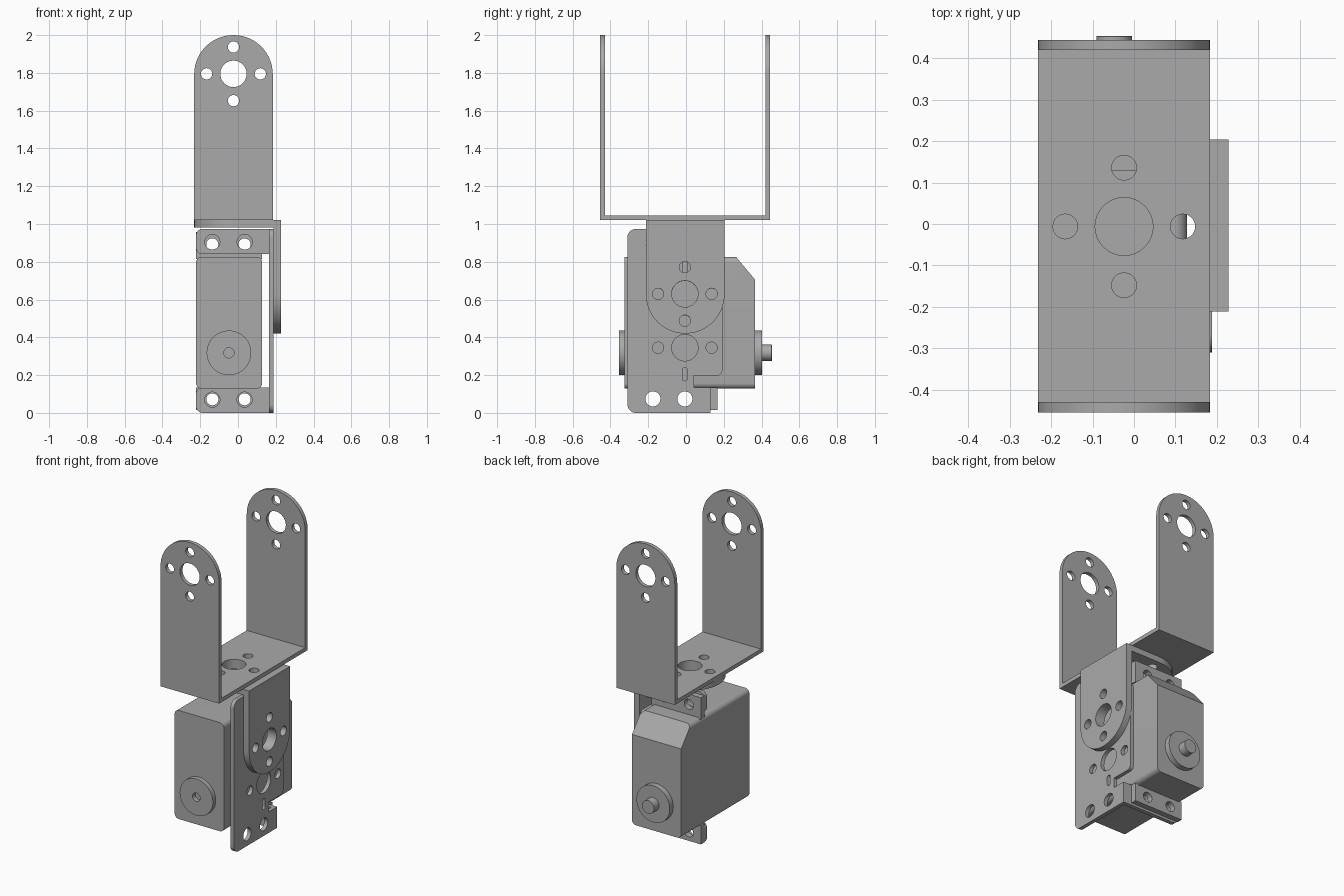
import bpy, bmesh, math
from mathutils import Vector, Matrix

cube = bpy.data.objects.get("Cube")
if cube:
    bpy.data.objects.remove(cube, do_unlink=True)

metal = bpy.data.materials.new("plain_grey")
metal.use_nodes = True
GREY = (0.4, 0.4, 0.4, 1)
metal.diffuse_color = GREY
metal.node_tree.nodes["Principled BSDF"].inputs["Base Color"].default_value = GREY

# In-plane axes (u, v) and thickness axis for each plate direction
AXES = {"x": ((0, 1, 0), (0, 0, 1), (1, 0, 0)),
        "y": ((1, 0, 0), (0, 0, 1), (0, 1, 0)),
        "z": ((1, 0, 0), (0, 1, 0), (0, 0, 1))}


def fillet(corners, steps=14):
    """Outline from (u, v, radius) corners."""
    out = []
    for i, (u, v, r) in enumerate(corners):
        p = Vector((u, v))
        if r == 0:
            out.append(p)
            continue
        a = (Vector(corners[i - 1][:2]) - p).normalized()
        b = (Vector(corners[(i + 1) % len(corners)][:2]) - p).normalized()
        half = a.angle(b) / 2
        c = p + (a + b).normalized() * r / math.sin(half)
        start = p + a * r / math.tan(half) - c
        turn = start.angle_signed(p + b * r / math.tan(half) - c)
        out += [c + Matrix.Rotation(-turn * k / steps, 2) @ start for k in range(steps + 1)]
    return out


def rect(u0, u1, v0, v1, low=0, high=0):
    return fillet([(u0, v0, low), (u1, v0, low), (u1, v1, high), (u0, v1, high)])


def circle(u, v, r, n=32):
    return [Vector((u + r * math.cos(k * math.tau / n), v + r * math.sin(k * math.tau / n)))
            for k in range(n)]


def horn_holes(u, v):
    """Large centre hole with four screw holes around it."""
    d = 0.142
    return [circle(u, v, 0.07)] + [circle(u + x, v + y, 0.03, 20)
                                   for x, y in ((d, 0), (-d, 0), (0, d), (0, -d))]


def prism(name, axis, w0, w1, outline, holes=(), cut=None):
    """Extrude an outline with holes from w0 to w1 along an axis."""
    bm = bmesh.new()
    U, V, W = (Vector(a) for a in AXES[axis])
    for loop in [outline, *holes]:
        pts = [p for i, p in enumerate(loop) if (p - loop[i - 1]).length > 1e-5]
        vs = [bm.verts.new(U * p.x + V * p.y + W * w0) for p in pts]
        for i, v in enumerate(vs):
            bm.edges.new((vs[i - 1], v))
    bmesh.ops.triangle_fill(bm, edges=bm.edges[:], use_beauty=True, normal=W)
    ext = bmesh.ops.extrude_face_region(bm, geom=bm.faces[:], use_keep_orig=True)
    bmesh.ops.translate(bm, vec=W * (w1 - w0),
                        verts=[g for g in ext["geom"] if isinstance(g, bmesh.types.BMVert)])
    if cut:
        res = bmesh.ops.bisect_plane(bm, geom=bm.verts[:] + bm.edges[:] + bm.faces[:],
                                     plane_co=cut[0], plane_no=cut[1], clear_outer=True)
        edges = [g for g in res["geom_cut"] if isinstance(g, bmesh.types.BMEdge)]
        bmesh.ops.holes_fill(bm, edges=edges, sides=0)
    bmesh.ops.recalc_face_normals(bm, faces=bm.faces[:])
    mesh = bpy.data.meshes.new(name)
    bm.to_mesh(mesh)
    bm.free()
    mesh.materials.append(metal)
    ob = bpy.data.objects.new(name, mesh)
    bpy.context.collection.objects.link(ob)
    bpy.ops.object.select_all(action="DESELECT")
    ob.select_set(True)
    bpy.context.view_layer.objects.active = ob
    bpy.ops.object.shade_smooth_by_angle(angle=math.radians(30))
    return ob


CX, CY = -0.024, -0.006
X0, X1 = -0.232, 0.184
R = 0.207

# Upper fork: base and two rounded arms
prism("fork_base", "z", 1.02, 1.045, rect(X0, X1, -0.43, 0.42), horn_holes(CX, CY))
for side, y in (("front", -0.455), ("back", 0.42)):
    prism("fork_arm_" + side, "y", y, y + 0.025, rect(X0, X1, 1.02, 2, 0, R),
          horn_holes(CX, 1.795))

# Angle bracket under the fork, both legs with round ends
prism("angle_top", "z", 0.982, 1.02,
      fillet([(X0, -0.212, R), (0.188, -0.212, 0), (0.188, 0.204, 0), (X0, 0.204, R)]),
      horn_holes(CX, CY))
prism("angle_side", "x", 0.188, 0.228, rect(-0.212, 0.204, 0.42, 1.02, R, 0),
      horn_holes(CY, 0.63))

# Servo bracket plate, symmetric about its middle height
H = 0.974
half = [(-0.31, 0, 0.045), (0.13, 0, 0), (0.13, 0.135, 0), (0.042, 0.135, 0),
        (0.042, 0.198, 0), (0.192, 0.198, 0.025)]
outline = fillet(half + [(u, H - v, r) for u, v, r in reversed(half)])
holes = [circle(CY, H / 2, 0.03, 20)]
for flip in (False, True):
    z = lambda v: H - v if flip else v
    holes += [circle(CY, z(0.345), 0.07)]
    holes += [circle(CY + d, z(0.345), 0.03, 20) for d in (-0.142, 0.142)]
    holes += [circle(u, z(0.074), 0.04) for u in (-0.175, CY)]
    holes += [rect(CY - 0.013, CY + 0.013, z(0.205) - 0.035, z(0.205) + 0.035, 0.012, 0.012)]
prism("servo_bracket_plate", "x", 0.163, 0.188, outline, holes)

# Bracket flanges and the servo ears bolted behind them
for place, z0, z1, hole_z, e0, e1, ear_z in (
        ("lower", 0, 0.135, 0.07, 0.015, 0.135, 0.072),
        ("upper", 0.84, H, 0.905, 0.815, 0.957, 0.892)):
    flange = fillet([(-0.222, z0, 0.035), (0.163, z0, 0), (0.163, z1, 0), (-0.222, z1, 0.035)])
    prism("bracket_flange_" + place, "y", 0.104, 0.13, flange,
          [circle(x, hole_z, 0.04) for x in (-0.136, 0.035)])
    prism("servo_ear_" + place, "y", 0.13, 0.166, rect(-0.222, 0.128, e0, e1),
          [circle(x, ear_z, 0.032) for x in (-0.136, 0.035)])

# Servo case with a sloped upper back edge
prism("servo_case", "y", -0.326, 0.366, rect(-0.222, 0.128, 0.128, 0.826, 0.03, 0.03),
      cut=((0, 0.366, 0.705), (0, 0.12, 0.1)))

# Idler disc, output boss and output shaft
SX, SZ = -0.048, 0.318
prism("idler_disc", "y", -0.355, -0.326, circle(SX, SZ, 0.118, 48), [circle(SX, SZ, 0.027)])
prism("output_boss", "y", 0.366, 0.402, circle(SX, SZ, 0.118, 48))
shaft = prism("output_shaft", "y", 0.402, 0.454, circle(SX, SZ, 0.043))
bevel = shaft.modifiers.new("rim", "BEVEL")
bevel.width = 0.006
bevel.segments = 2
